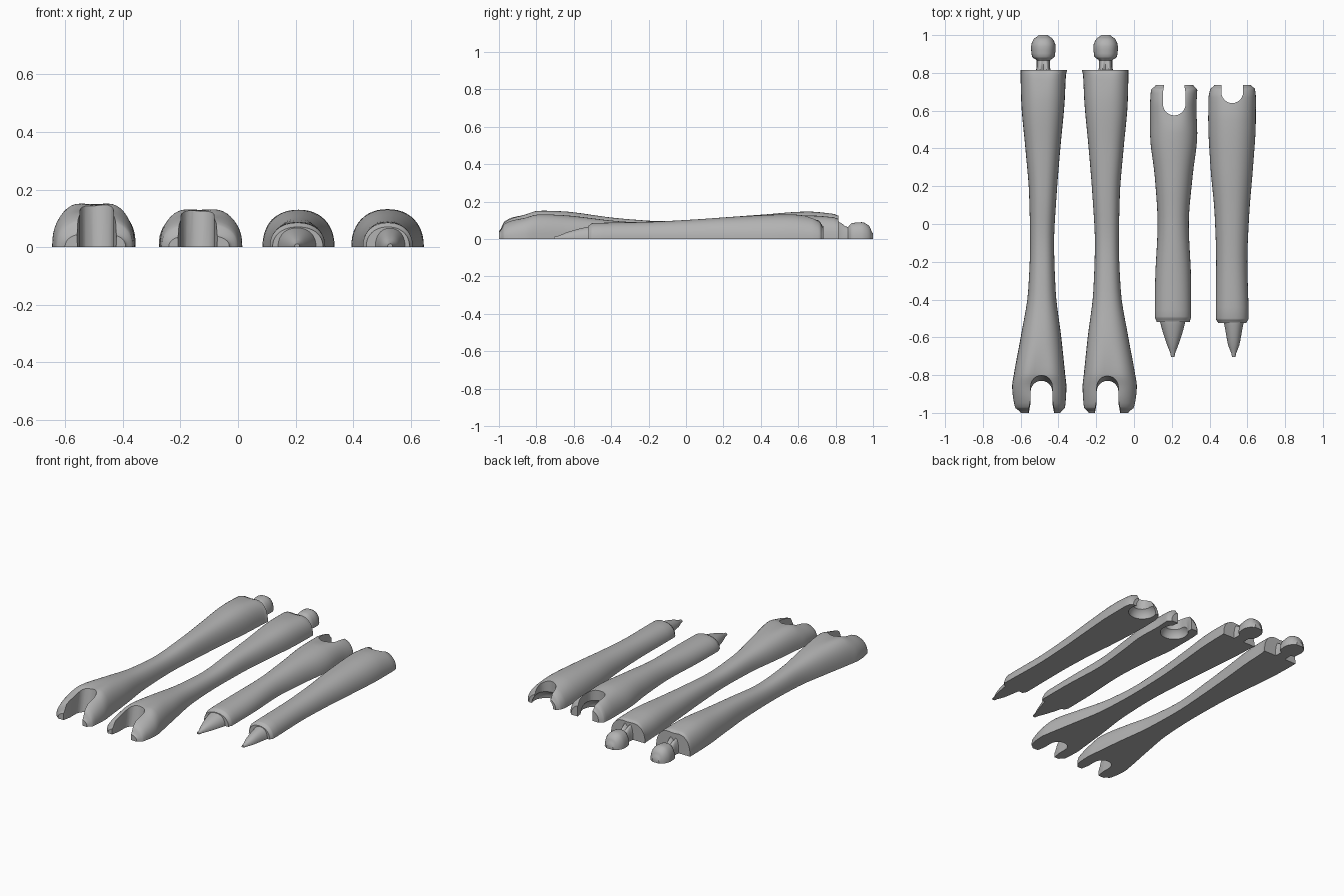
import bpy, bmesh, math
from mathutils import Vector

if "Cube" in bpy.data.objects:
    bpy.data.objects.remove(bpy.data.objects["Cube"])

grey = bpy.data.materials.new("bone grey")
grey.use_nodes = True
grey.diffuse_color = (0.45, 0.45, 0.45, 1)
grey.node_tree.nodes["Principled BSDF"].inputs["Base Color"].default_value = grey.diffuse_color

SIDES = 24


def make_object(name, bm):
    bmesh.ops.recalc_face_normals(bm, faces=bm.faces)
    mesh = bpy.data.meshes.new(name)
    bm.to_mesh(mesh)
    bm.free()
    mesh.materials.append(grey)
    obj = bpy.data.objects.new(name, mesh)
    bpy.context.collection.objects.link(obj)
    return obj


def smooth_stations(stations, steps):
    """Cubic interpolation between stations, with monotone slopes."""
    pts = sorted(stations)
    cols = len(pts[0])

    def slope(i, c):
        if i in (0, len(pts) - 1):
            return 0.0
        a = (pts[i][c] - pts[i - 1][c]) / (pts[i][0] - pts[i - 1][0])
        b = (pts[i + 1][c] - pts[i][c]) / (pts[i + 1][0] - pts[i][0])
        return 0.0 if a * b <= 0 else 2 * a * b / (a + b)

    rows = []
    for i in range(len(pts) - 1):
        p, q = pts[i], pts[i + 1]
        gap = q[0] - p[0]
        for s in range(steps):
            t = s / steps
            row = [p[0] + gap * t]
            for c in range(1, cols):
                row.append(p[c] * (1 + 2 * t) * (1 - t) ** 2 + q[c] * t * t * (3 - 2 * t)
                           + gap * (slope(i, c) * t * (1 - t) ** 2 - slope(i + 1, c) * t * t * (1 - t)))
            rows.append(row)
    rows.append(list(pts[-1]))
    return rows


def half_loft(name, stations, power=0.85, steps=5):
    """Flat-bottomed loft along y; station = y, x min, x max, height, saddle."""
    bm = bmesh.new()
    rings = []
    for y, x0, x1, height, saddle in smooth_stations(stations, steps):
        ring = []
        for k in range(SIDES + 1):
            a = math.pi * k / SIDES
            u = math.copysign(abs(math.cos(a)) ** power, math.cos(a))
            dip = 1 - saddle * math.exp(-(u / 0.4) ** 2)
            z = height * max(math.sin(a), 0) ** power * dip
            ring.append(bm.verts.new(((x0 + x1) / 2 + u * (x1 - x0) / 2, y, z)))
        rings.append(ring)
    for a, b in zip(rings, rings[1:]):
        for k in range(len(a)):
            n = (k + 1) % len(a)
            bm.faces.new((a[k], a[n], b[n], b[k]))
    bm.faces.new(rings[0])
    bm.faces.new(rings[-1])
    return make_object(name, bm)


def slot_cutter(name, x, y, width, direction, flare, lean):
    """Round-bottomed slot that opens along y and leans back towards the top."""
    r = width / 2
    outline = [(x + r * math.cos(a), y + direction * r * (1 - math.sin(a)))
               for a in [math.pi * k / 12 for k in range(13)]]
    outline += [(x - r, y + direction * 0.12), (x - r - flare, y + direction * 0.3),
                (x + r + flare, y + direction * 0.3), (x + r, y + direction * 0.12)]
    bm = bmesh.new()
    low, high = [[bm.verts.new((px, py - direction * lean * z / 0.3, z)) for px, py in outline]
                 for z in (-0.1, 0.3)]
    bm.faces.new(low)
    bm.faces.new(high)
    for k in range(len(low)):
        n = (k + 1) % len(low)
        bm.faces.new((low[k], low[n], high[n], high[k]))
    return make_object(name, bm)


def socket_cutter(name, x, y, radius, height):
    bm = bmesh.new()
    bmesh.ops.create_uvsphere(bm, u_segments=24, v_segments=16, radius=1)
    bmesh.ops.scale(bm, verts=bm.verts, vec=(radius, radius, height))
    bmesh.ops.translate(bm, verts=bm.verts, vec=Vector((x, y, 0)))
    return make_object(name, bm)


def carve(target, cutter):
    mod = target.modifiers.new("cut", "BOOLEAN")
    mod.operation = "DIFFERENCE"
    mod.solver = "EXACT"
    mod.object = cutter
    bpy.context.view_layer.objects.active = target
    bpy.ops.object.modifier_apply(modifier=mod.name)
    bpy.data.objects.remove(cutter)


def finish(obj, angle=40):
    bpy.ops.object.select_all(action="DESELECT")
    obj.select_set(True)
    bpy.context.view_layer.objects.active = obj
    bpy.ops.object.shade_smooth_by_angle(angle=math.radians(angle))


def flip(stations, total, thin):
    """Mirror stations in x and scale their height."""
    return [(y, total - b, total - a, h * thin, s * thin) for y, a, b, h, s in stations]


# Long bones: the second mirrors the first and is a little lower
long_shaft = [
    (-1.0, -0.60, -0.39, 0.05, 0), (-0.97, -0.63, -0.365, 0.10, 0),
    (-0.86, -0.645, -0.358, 0.145, 0.15), (-0.79, -0.635, -0.365, 0.165, 0.12),
    (-0.6, -0.60, -0.385, 0.143, 0), (-0.35, -0.56, -0.415, 0.11, 0),
    (-0.1, -0.55, -0.423, 0.095, 0), (0.15, -0.555, -0.41, 0.112, 0),
    (0.4, -0.575, -0.39, 0.13, 0), (0.65, -0.597, -0.367, 0.147, 0),
    (0.79, -0.60, -0.36, 0.142, 0.06), (0.815, -0.60, -0.355, 0.135, 0.1)]
knob = [
    (0.78, -0.53, -0.43, 0.125, 0.3), (0.83, -0.515, -0.445, 0.10, 0.3),
    (0.865, -0.515, -0.445, 0.07, 0.1), (0.885, -0.54, -0.42, 0.085, 0),
    (0.94, -0.545, -0.415, 0.09, 0), (0.98, -0.53, -0.43, 0.07, 0),
    (1.0, -0.505, -0.455, 0.03, 0)]
MIRROR = -0.63
for side, thin in (("right", 1.0), ("left", 0.86)):
    shaft, head, mid = long_shaft, knob, -0.49
    if side == "left":
        shaft, head, mid = flip(shaft, MIRROR, thin), flip(head, MIRROR, 1.0), MIRROR - mid
    bone = half_loft(side + "_long_bone", shaft, 0.8)
    carve(bone, slot_cutter("fork_slot", mid, -0.83, 0.115, -1, 0.035, 0.06))
    finish(bone)
    finish(half_loft(side + "_long_bone_knob", head, 0.85, 3))

# Short bones: forked socket at the back, pointed peg at the front
inner_shaft = [
    (-0.52, 0.12, 0.295, 0.07, 0), (-0.49, 0.11, 0.303, 0.085, 0),
    (-0.3, 0.112, 0.302, 0.09, 0), (0, 0.125, 0.29, 0.10, 0),
    (0.25, 0.11, 0.31, 0.118, 0), (0.48, 0.085, 0.335, 0.13, 0),
    (0.62, 0.085, 0.33, 0.132, 0.15), (0.71, 0.09, 0.335, 0.115, 0.2),
    (0.735, 0.115, 0.315, 0.08, 0.2)]
outer_shaft = [
    (-0.525, 0.445, 0.595, 0.07, 0), (-0.5, 0.433, 0.607, 0.085, 0),
    (-0.2, 0.435, 0.60, 0.092, 0), (0.05, 0.427, 0.61, 0.105, 0),
    (0.3, 0.405, 0.63, 0.122, 0), (0.55, 0.393, 0.645, 0.132, 0),
    (0.67, 0.395, 0.645, 0.12, 0), (0.715, 0.405, 0.64, 0.10, 0),
    (0.735, 0.425, 0.62, 0.07, 0)]
short_bones = [
    ("inner", inner_shaft, 0.213, 0.575, 0.12, 0.205, 0.07),
    ("outer", outer_shaft, 0.52, 0.64, 0.115, 0.528, 0.056)]
for label, shaft, mid, notch, width, tip, peg_half in short_bones:
    bone = half_loft(label + "_short_bone", shaft, 0.9)
    carve(bone, slot_cutter("socket_slot", mid, notch, width, 1, -0.03, 0))
    carve(bone, socket_cutter("socket_bowl", mid, notch + 0.06, 0.085, 0.075))
    finish(bone)
    peg = [(-0.49, tip - peg_half, tip + peg_half, 0.07, 0),
           (-0.56, tip - peg_half * 0.8, tip + peg_half * 0.8, 0.058, 0),
           (-0.64, tip - 0.03, tip + 0.03, 0.035, 0),
           (-0.705, tip - 0.009, tip + 0.009, 0.012, 0)]
    finish(half_loft(label + "_short_bone_peg", peg, 0.9, 3))
